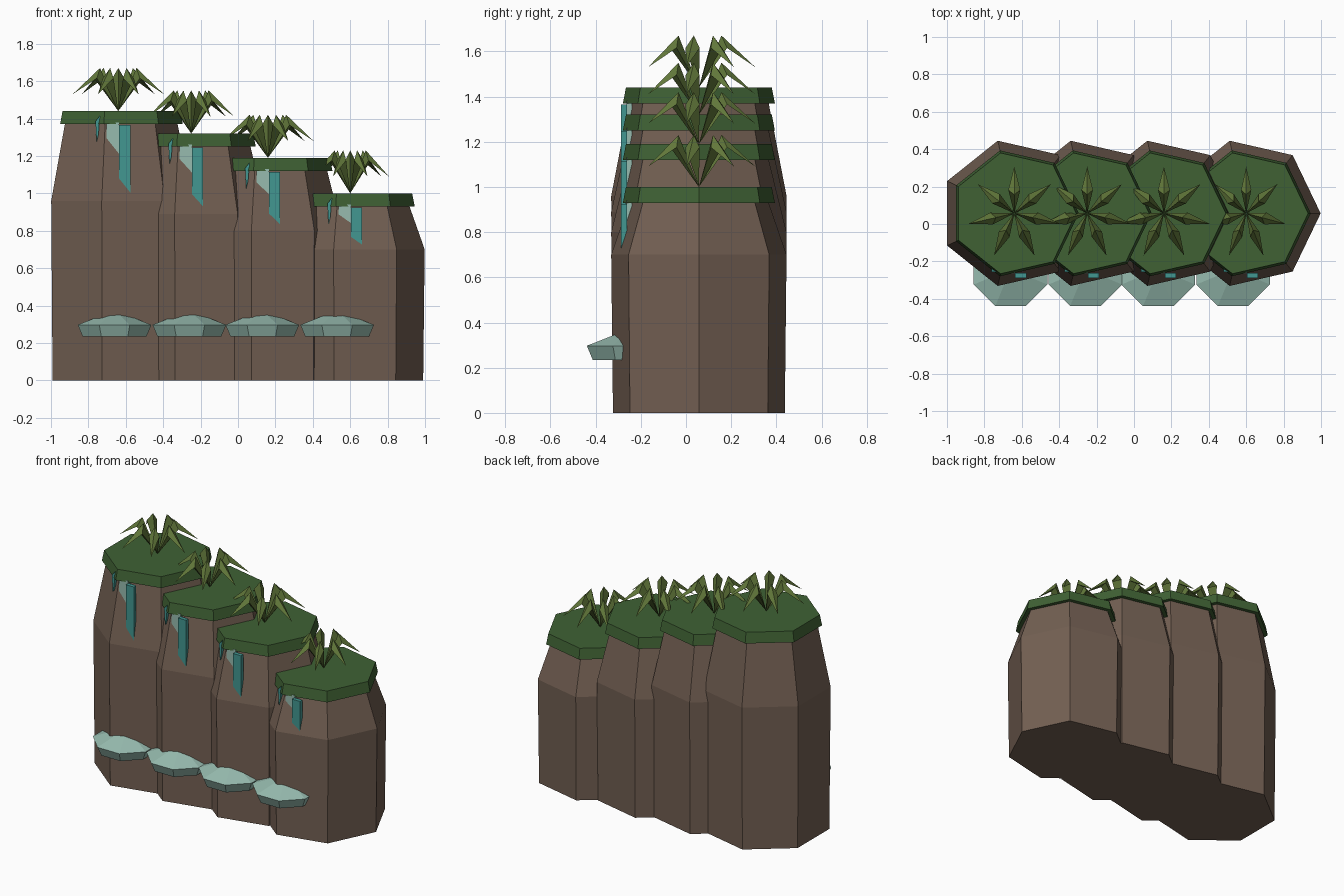
import bpy, bmesh
from math import sin, cos, pi, radians
from mathutils import Vector, Matrix

old = bpy.data.objects.get("Cube")
if old:
    bpy.data.objects.remove(old, do_unlink=True)


def material(name, r, g, b):
    m = bpy.data.materials.new(name)
    m.use_nodes = True
    m.diffuse_color = (r, g, b, 1)
    bsdf = m.node_tree.nodes["Principled BSDF"]
    bsdf.inputs["Base Color"].default_value = (r, g, b, 1)
    bsdf.inputs["Roughness"].default_value = 0.9
    return m


ROCK = material("brown_rock", 0.17, 0.115, 0.085)
MOSS = material("moss_green", 0.05, 0.12, 0.034)
LEAF = material("leaf_olive", 0.12, 0.185, 0.042)
WATER = material("water_teal", 0.055, 0.31, 0.285)
FOAM = material("pale_foam", 0.31, 0.5, 0.43)


def finish(name, bm, mat):
    bmesh.ops.recalc_face_normals(bm, faces=bm.faces[:])
    mesh = bpy.data.meshes.new(name)
    bm.to_mesh(mesh)
    bm.free()
    mesh.materials.append(mat)
    obj = bpy.data.objects.new(name, mesh)
    bpy.context.collection.objects.link(obj)
    return obj


def stacked_rings(name, centre, sides, rings, mat, turn=0.0, apex=None):
    """Loft regular polygons given as (radius, z), closed flat or with an apex."""
    bm = bmesh.new()
    cx, cy = centre
    loops = []
    for radius, z in rings:
        angles = [turn + 2 * pi * i / sides for i in range(sides)]
        loops.append([bm.verts.new((cx + radius * cos(a), cy + radius * sin(a), z))
                      for a in angles])
    for low, high in zip(loops, loops[1:]):
        for i in range(sides):
            j = (i + 1) % sides
            bm.faces.new((low[i], low[j], high[j], high[i]))
    bm.faces.new(loops[0])
    if apex is None:
        bm.faces.new(loops[-1])
    else:
        tip = bm.verts.new((cx, cy, apex))
        for i in range(sides):
            bm.faces.new((loops[-1][i], loops[-1][(i + 1) % sides], tip))
    return finish(name, bm, mat)


def slab(name, x0, x1, y0, y1, z0, z1, mat):
    bm = bmesh.new()
    bmesh.ops.create_cube(bm, size=1)
    size = Vector((x1 - x0, y1 - y0, z1 - z0))
    middle = Vector((x0 + x1, y0 + y1, z0 + z1)) / 2
    bmesh.ops.transform(bm, verts=bm.verts[:],
                        matrix=Matrix.Translation(middle) @ Matrix.Diagonal(size).to_4x4())
    return finish(name, bm, mat)


def plant(name, centre, z, turn, stretch):
    """Seven bent leaves, each folded along a raised middle ridge."""
    bm = bmesh.new()
    for k in range(7):
        spin = Matrix.Rotation(turn + 2 * pi * k / 7, 4, 'Z')
        place = (Matrix.Translation((*centre, z))
                 @ Matrix.Diagonal((stretch, 1, 1, 1)) @ spin)
        root, ridge, left, right, tip = [
            bm.verts.new(place @ Vector(p)) for p in (
                (0, 0, 0), (0.10, 0, 0.23), (0.125, 0.032, 0.175),
                (0.125, -0.032, 0.175), (0.25, 0, 0.09))]
        for face in ((root, ridge, left), (root, right, ridge), (ridge, tip, left),
                     (ridge, right, tip), (root, left, right), (left, tip, right)):
            bm.faces.new(face)
    return finish(name, bm, LEAF)


def droplet(name, x, y, z):
    """Thin diamond sliver of water beside the fall."""
    bm = bmesh.new()
    for dy in (-0.006, 0.03):
        bm.faces.new([bm.verts.new((x + dx, y + dy, z + dz)) for dx, dz in
                      ((-0.012, 0.04), (0.012, 0.07), (0.004, -0.03), (-0.006, -0.07))])
    bmesh.ops.bridge_loops(bm, edges=bm.edges[:])
    return finish(name, bm, WATER)


CY = 0.057
# (pillar x, top height, shoulder height, pool x, plant turn, plant stretch)
steps = [
    (-0.64, 1.44, 0.96, -0.66, 90, 1.0),
    (-0.25, 1.32, 0.89, -0.26, 90, 0.95),
    (0.16, 1.19, 0.80, 0.13, 90, 1.0),
    (0.60, 1.00, 0.70, 0.53, 90, 0.85),
]

for n, (x, top, shoulder, pool_x, turn, stretch) in enumerate(steps, 1):
    under = top - 0.07
    # seven-sided rock column with tapered shoulder
    stacked_rings(f"rock_pillar_{n}", (x, CY), 7,
                  [(0.39, 0), (0.398, shoulder), (0.317, under), (0.31, top - 0.02)], ROCK)
    # overhanging moss cap
    stacked_rings(f"moss_cap_{n}", (x, CY), 7, [(0.345, under), (0.331, top)], MOSS)
    plant(f"plant_{n}", (x, CY), top, radians(turn), stretch)
    # water running down until it meets the sloping rock
    slab(f"waterfall_{n}", x + 0.005, x + 0.064, -0.288, -0.262, shoulder, under - 0.005, WATER)
    slab(f"foam_strip_{n}", x - 0.062, x + 0.005, -0.264, -0.24, shoulder, under + 0.01, FOAM)
    droplet(f"droplet_{n}", x - 0.11, -0.25, top - 0.095)
    # faceted splash pool at the foot
    stacked_rings(f"splash_pool_{n}", (pool_x, -0.242), 8,
                  [(0.185, 0.235), (0.213, 0.297)], FOAM, turn=pi / 8, apex=0.375)
